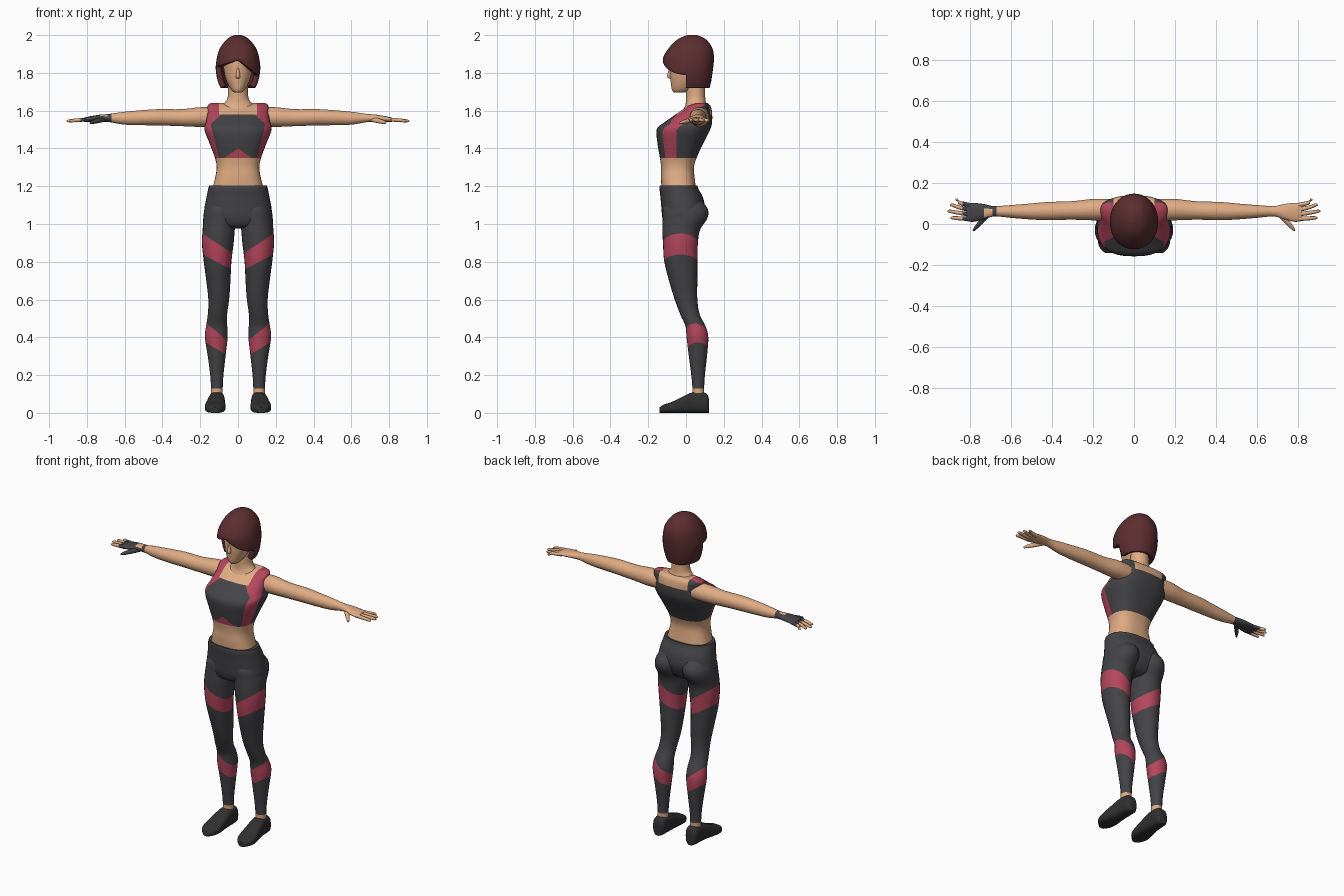
import bpy
import bmesh
from math import sin, cos, pi, radians
from mathutils import Vector

if "Cube" in bpy.data.objects:
    bpy.data.objects.remove(bpy.data.objects["Cube"], do_unlink=True)


def make_material(name, rgb):
    # sRGB bytes to linear
    colour = [((c / 255 + 0.055) / 1.055) ** 2.4 for c in rgb] + [1]
    mat = bpy.data.materials.new(name)
    mat.use_nodes = True
    mat.diffuse_color = colour
    mat.node_tree.nodes["Principled BSDF"].inputs["Base Color"].default_value = colour
    return mat


MATERIALS = {
    "skin": make_material("skin", (224, 172, 132)),
    "charcoal": make_material("charcoal", (68, 67, 71)),
    "pink": make_material("pink", (180, 70, 92)),
    "hair": make_material("hair", (92, 46, 48)),
    "shoe": make_material("shoe", (48, 48, 49)),
}


def smooth_rows(rows, steps):
    """Catmull-Rom interpolation between the section rows."""
    rows = [Vector(r) for r in rows]
    out = []
    for i in range(len(rows) - 1):
        b, c = rows[i], rows[i + 1]
        a, d = rows[max(i - 1, 0)], rows[min(i + 2, len(rows) - 1)]
        for k in range(steps):
            t = k / steps
            out.append(0.5 * (2 * b + (c - a) * t + (2 * a - 5 * b + 4 * c - d) * t * t
                              + (3 * b - a - 3 * c + d) * t ** 3))
    return out + [rows[-1]]


def power(v, p):
    return (1 if v >= 0 else -1) * abs(v) ** (2 / p)


def loft(name, rows, rule, axis="z", side=1, sides=28, steps=4, p=2.0,
         cuts=(), caps=(True, True), drop=None):
    """Skin sections (t, centre u, centre v, half u, half v) along an axis."""
    bm = bmesh.new()
    rings = []
    for t, cu, cv, hu, hv in smooth_rows(rows, steps):
        ring = []
        for k in range(sides):
            a = 2 * pi * k / sides
            u, v = cu + hu * power(cos(a), p), cv + hv * power(sin(a), p)
            x, y, z = {"x": (t, u, v), "y": (u, t, v), "z": (u, v, t)}[axis]
            ring.append(bm.verts.new((x * side, y, z)))
        rings.append(ring)
    for low, high in zip(rings, rings[1:]):
        for k in range(sides):
            j = (k + 1) % sides
            bm.faces.new((low[k], low[j], high[j], high[k]))
    for ring, wanted in zip((rings[0], rings[-1]), caps):
        if wanted:
            bm.faces.new(ring)
    bmesh.ops.recalc_face_normals(bm, faces=bm.faces)
    for co, no in cuts:
        bmesh.ops.bisect_plane(bm, geom=bm.verts[:] + bm.edges[:] + bm.faces[:],
                               dist=1e-5, plane_co=co, plane_no=no)
    if drop:
        gone = [f for f in bm.faces if drop(f.calc_center_median())]
        bmesh.ops.delete(bm, geom=gone, context="FACES")
    choose = rule if callable(rule) else lambda c: rule
    used = []
    for f in bm.faces:
        colour = choose(f.calc_center_median())
        if colour not in used:
            used.append(colour)
        f.material_index = used.index(colour)
    mesh = bpy.data.meshes.new(name)
    bm.to_mesh(mesh)
    bm.free()
    for colour in used:
        mesh.materials.append(MATERIALS[colour])
    obj = bpy.data.objects.new(name, mesh)
    bpy.context.collection.objects.link(obj)
    bpy.ops.object.select_all(action="DESELECT")
    obj.select_set(True)
    bpy.context.view_layer.objects.active = obj
    bpy.ops.object.shade_smooth_by_angle(angle=radians(50))
    return obj


def upright(rows):
    """Rows (z, half width, front y, back y) to centred sections."""
    return [(z, 0, (f + b) / 2, w, (b - f) / 2) for z, w, f, b in rows]


def slope(height, gradient):
    """Cutting plane z = height + gradient * x."""
    return (0, 0, height), (gradient, 0, -1)


# Torso with cropped top
def top_colour(c):
    x, y, z = abs(c.x), c.y, c.z
    if z < 1.35 or (z > 1.58 and x < 0.1):
        return "skin"
    if y > -0.05 + max(0, z - 1.5) * 1.1:
        return "charcoal"
    if z < 1.4 - 0.7 * x:
        return "pink"
    edge = 0.145 - (0.25 * (1.53 - z) if z < 1.53 else 1.18 * (z - 1.53))
    return "charcoal" if x < edge else "pink"


top_cuts = [slope(1.35, 0), slope(1.58, 0), slope(1.53, 0),
            ((0, -0.05, 1.5), (0, 1, 0)), ((0, -0.05, 1.5), (0, 1, -1.1))]
for s in (1, -1):
    top_cuts += [((s * 0.1, 0, 0), (1, 0, 0)), slope(1.4, -0.7 * s),
                 ((s * 0.145, 0, 1.53), (s, 0, -0.25)),
                 ((s * 0.145, 0, 1.53), (s, 0, 1.18))]
loft("torso", upright([
    (1.17, .14, -.128, .055), (1.25, .12, -.133, .045), (1.3, .113, -.132, .042),
    (1.35, .122, -.138, .056), (1.42, .148, -.15, .088), (1.5, .178, -.155, .128),
    (1.54, .17, -.112, .138), (1.59, .162, -.04, .138), (1.625, .162, .01, .13),
    (1.64, .145, .05, .115)]), top_colour, sides=48, p=2.6, cuts=top_cuts)

# Neck, head and nose
loft("neck", upright([(1.58, .1, -.03, .12), (1.625, .085, -.005, .11),
                      (1.66, .058, 0, .103), (1.71, .052, 0, .1), (1.8, .052, 0, .1)]), "skin")
loft("head", upright([
    (1.695, .018, -.062, -.01), (1.71, .036, -.074, .03), (1.75, .058, -.081, .07),
    (1.8, .073, -.086, .1), (1.88, .08, -.086, .12), (1.94, .062, -.05, .1),
    (1.96, .03, -.02, .07)]), "skin")
loft("nose", upright([(1.77, .008, -.09, -.07), (1.782, .012, -.101, -.07),
                      (1.83, .005, -.088, -.07)]), "skin", sides=10)


# Bobbed hair with a swept fringe
def face_opening(c):
    fringe = 1.868 - (0.7 * c.x if c.x > 0 else -0.3 * c.x)
    return c.y < 0 and c.z < fringe


hair = loft("hair", upright([
    (1.72, .092, -.09, .125), (1.76, .108, -.105, .134), (1.82, .118, -.119, .143),
    (1.88, .112, -.121, .148), (1.93, .096, -.092, .14), (1.97, .067, -.055, .113),
    (1.99, .042, -.02, .085), (2, .015, .01, .055)]), "hair", sides=36, p=2.1,
    cuts=[((0, 0, 0), (0, 1, 0)), ((0, 0, 0), (1, 0, 0)),
          slope(1.868, -0.7), slope(1.868, 0.3)],
    caps=(False, True), drop=face_opening)
shell = hair.modifiers.new("thickness", "SOLIDIFY")
shell.thickness = 0.03
shell.offset = -1

# Hips
loft("hips", upright([
    (.975, .05, -.06, .03), (.99, .13, -.105, .06), (1.03, .178, -.124, .085),
    (1.08, .178, -.13, .1), (1.14, .167, -.135, .09), (1.185, .158, -.14, .066),
    (1.205, .152, -.138, .06)]), "charcoal", sides=40, p=2.3)


# Leggings with slanted bands
def leg_colour(c):
    x, z = abs(c.x), c.z
    thigh = 0.74 + 0.53 * x < z < 0.825 + 0.66 * x
    calf = 0.27 + 0.6 * x < z < 0.34 + 0.8 * x
    if z < 0.13:
        return "skin"
    return "pink" if thigh or calf else "charcoal"


def hand_colour(side):
    def rule(c):
        x = abs(c.x)
        if side > 0 or x < 0.67 or x > 0.835:
            return "skin"
        opening = 0.69 < x < 0.73 and c.z > 1.565 and abs(c.y - 0.055) < 0.02
        return "skin" if opening else "charcoal"
    return rule


leg_rows = [(1.13, .08, .06, -.09, .075), (1.08, .09, .085, -.122, .115),
            (1.03, .096, .088, -.124, .113), (.97, .102, .085, -.125, .075),
            (.9, .107, .084, -.122, .063), (.8, .108, .073, -.115, .06),
            (.7, .104, .064, -.09, .06), (.6, .102, .055, -.06, .06),
            (.52, .109, .051, -.03, .073), (.46, .113, .056, -.003, .103),
            (.4, .115, .06, .003, .118), (.3, .113, .047, .015, .111),
            (.2, .112, .035, .028, .1), (.13, .112, .031, .034, .096),
            (.08, .112, .031, .034, .096)]
finger_rows = {"index": (.025, .03, .893), "middle": (.046, .062, .907),
               "ring": (.068, .092, .895), "little": (.09, .117, .87)}

for s, label in ((1, "left"), (-1, "right")):
    bands = [slope(h, g * s) for h, g in
             ((.74, .53), (.825, .66), (.27, .6), (.34, .8), (.13, 0))]
    loft(label + "_leg", [(z, cx, (f + b) / 2, w, (b - f) / 2) for z, cx, w, f, b in leg_rows],
         leg_colour, side=s, cuts=bands)

    # Shoe: sections from heel to toe, resting on the ground
    loft(label + "_shoe", [(y, cx, h / 2, w, h / 2) for y, cx, w, h in (
        (.122, .112, .022, .07), (.105, .112, .038, .105), (.035, .113, .043, .108),
        (-.02, .117, .049, .085), (-.075, .121, .055, .058), (-.115, .122, .045, .045),
        (-.14, .122, .02, .03))], "shoe", axis="y", side=s, p=3)

    # Arm and palm
    skin_or_glove = hand_colour(s)
    glove_cuts = [((s * d, 0, 0), (1, 0, 0)) for d in (.67, .69, .73, .835)]
    loft(label + "_arm", [
        (.12, .07, 1.567, .052, .05), (.2, .07, 1.566, .052, .052),
        (.3, .066, 1.563, .045, .045), (.42, .063, 1.565, .044, .043),
        (.5, .061, 1.563, .039, .04), (.6, .061, 1.56, .031, .034),
        (.68, .062, 1.561, .025, .022), (.73, .06, 1.56, .037, .019),
        (.78, .057, 1.556, .046, .015), (.815, .058, 1.552, .044, .011)],
        skin_or_glove, axis="x", side=s, cuts=glove_cuts)

    # Fingers and thumb
    for finger, (y0, y1, tip) in finger_rows.items():
        loft(f"{label}_{finger}_finger", [
            (.79, y0, 1.553, .011, .011), (.85, (y0 + y1) / 2, 1.55, .01, .01),
            (tip - .012, y1, 1.546, .008, .008), (tip, y1, 1.545, .003, .003)],
            skin_or_glove, axis="x", side=s, sides=10, cuts=glove_cuts)
    loft(label + "_thumb", [
        (.05, .71, 1.555, .02, .014), (.015, .74, 1.547, .016, .013),
        (-.015, .766, 1.54, .012, .01), (-.034, .781, 1.535, .005, .005)],
        skin_or_glove, axis="y", side=s, sides=12)
